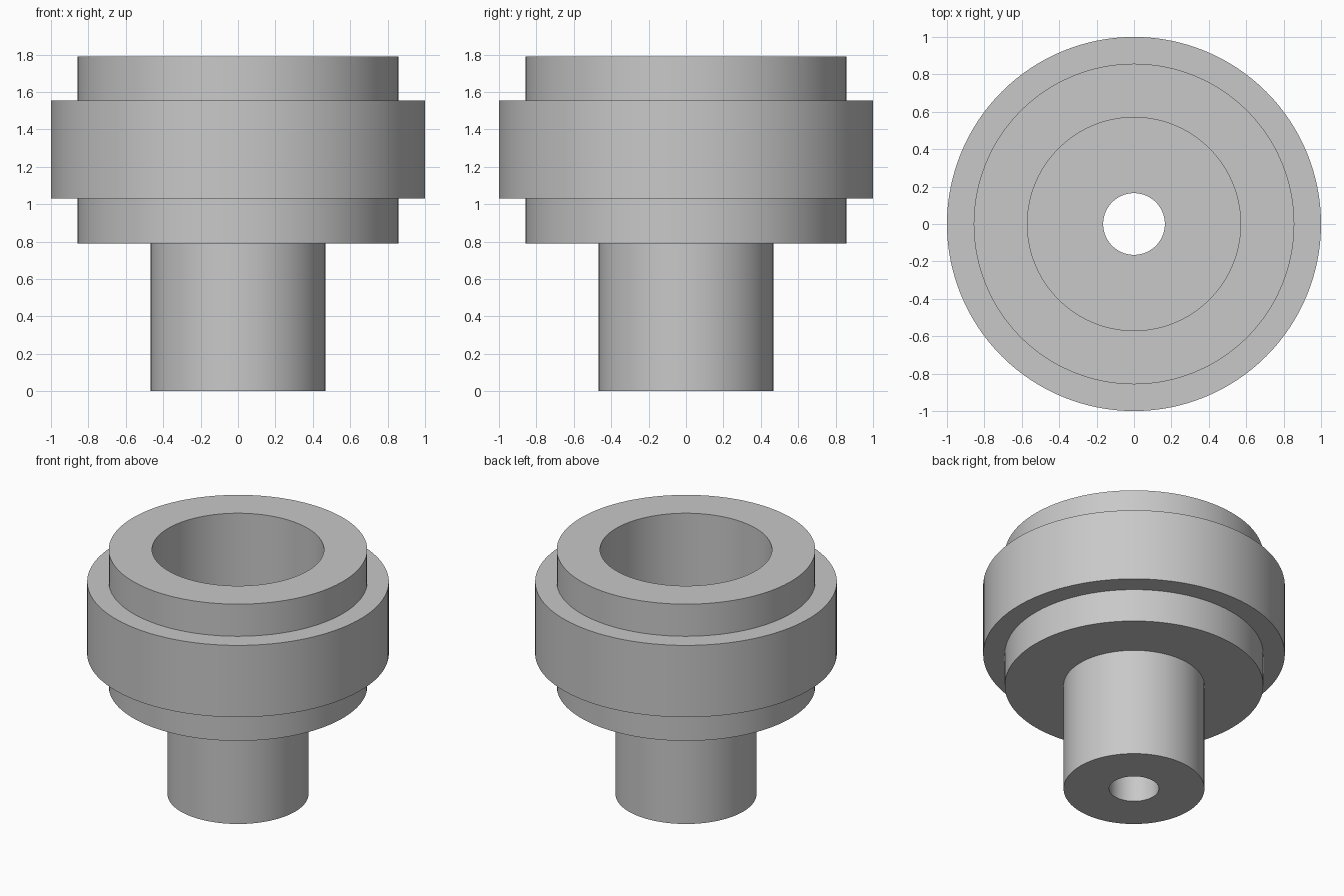
import bpy
import bmesh
import math

cube = bpy.data.objects.get("Cube")
if cube:
    bpy.data.objects.remove(cube, do_unlink=True)

SEGMENTS = 128

# Radii
BORE, STEM, SOCKET, COLLAR, BAND = 0.165, 0.467, 0.57, 0.857, 1.0
# Heights
HUB_BOTTOM, BAND_BOTTOM, BAND_TOP, HUB_TOP = 0.79, 1.03, 1.555, 1.79
SOCKET_FLOOR = 1.03

# Plain grey
grey = bpy.data.materials.new("plain_grey")
grey.use_nodes = True
colour = (0.58, 0.58, 0.58, 1.0)
grey.diffuse_color = colour
grey.node_tree.nodes["Principled BSDF"].inputs["Base Color"].default_value = colour


def lathe(name, profile, material):
    """Revolve a closed (radius, height) profile around the z axis."""
    bm = bmesh.new()
    verts = [bm.verts.new((r, 0, z)) for r, z in profile]
    edges = [bm.edges.new((a, b)) for a, b in zip(verts, verts[1:] + verts[:1])]
    bmesh.ops.spin(bm, geom=verts + edges, cent=(0, 0, 0), axis=(0, 0, 1),
                   angle=math.tau, steps=SEGMENTS)
    bmesh.ops.remove_doubles(bm, verts=bm.verts, dist=0.0001)
    bmesh.ops.recalc_face_normals(bm, faces=bm.faces)
    mesh = bpy.data.meshes.new(name)
    bm.to_mesh(mesh)
    bm.free()
    mesh.materials.append(material)
    obj = bpy.data.objects.new(name, mesh)
    bpy.context.collection.objects.link(obj)
    bpy.ops.object.select_all(action="DESELECT")
    obj.select_set(True)
    bpy.context.view_layer.objects.active = obj
    bpy.ops.object.shade_smooth_by_angle(angle=math.radians(30))
    return obj


# Stepped hub: hollow stem, collars either side of a wide band, open socket
lathe("stepped_hub", [
    (BORE, 0), (STEM, 0),
    (STEM, HUB_BOTTOM), (COLLAR, HUB_BOTTOM),
    (COLLAR, BAND_BOTTOM), (BAND, BAND_BOTTOM),
    (BAND, BAND_TOP), (COLLAR, BAND_TOP),
    (COLLAR, HUB_TOP), (SOCKET, HUB_TOP),
    (SOCKET, SOCKET_FLOOR), (BORE, SOCKET_FLOOR),
], grey)
